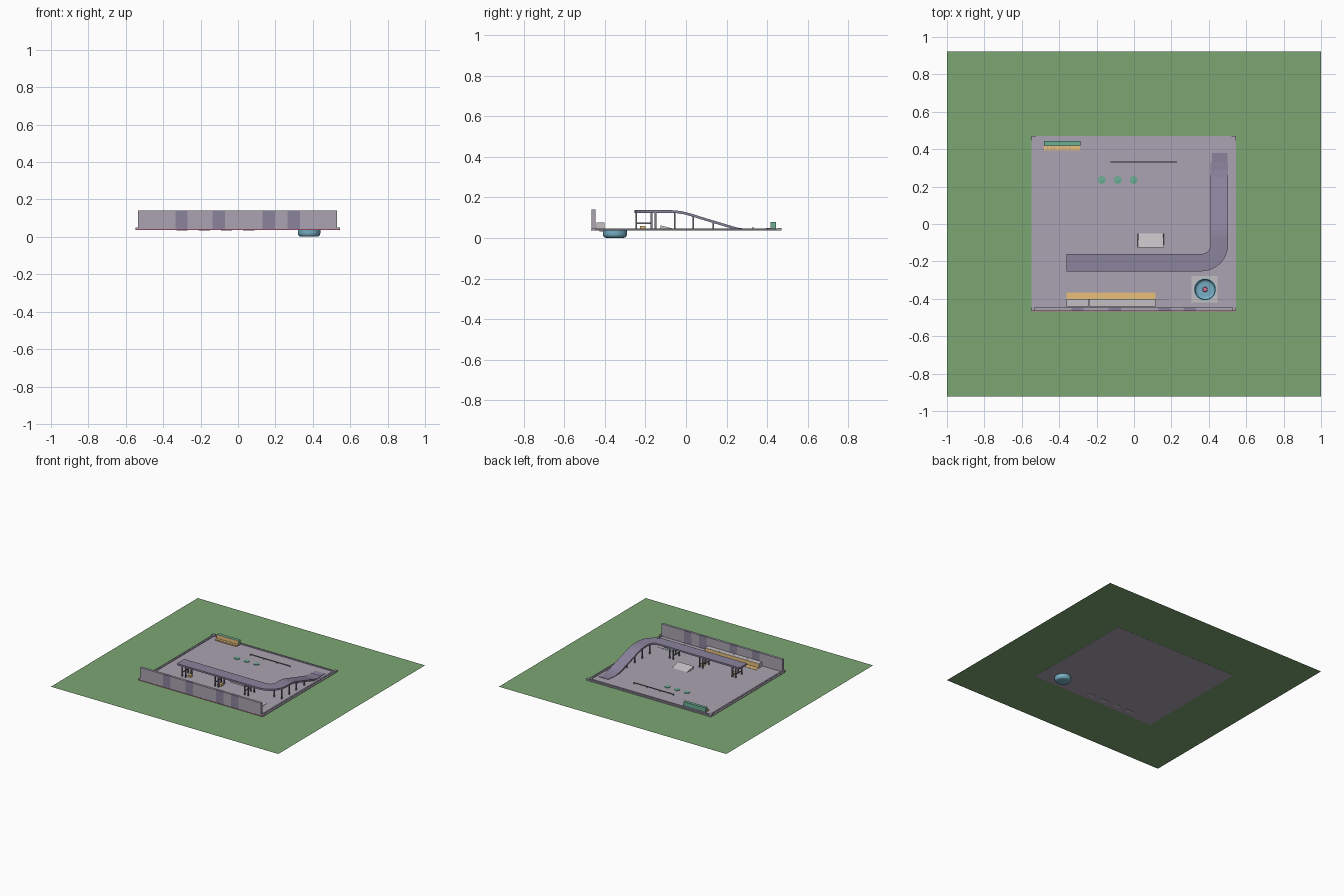
import bpy, bmesh, math

if "Cube" in bpy.data.objects:
    bpy.data.objects.remove(bpy.data.objects["Cube"])


def mat(name, r, g, b):
    m = bpy.data.materials.new(name)
    m.diffuse_color = (r, g, b, 1)
    m.use_nodes = True
    m.node_tree.nodes["Principled BSDF"].inputs["Base Color"].default_value = m.diffuse_color
    return m


CONC = mat("concrete", .40, .37, .44)
DARK = mat("dark_concrete", .26, .23, .34)
PALE = mat("pale_concrete", .55, .53, .56)
GRASS = mat("grass", .20, .38, .17)
GOLD = mat("gold", .80, .52, .20)
BLUE = mat("blue", .18, .42, .55)
RED = mat("red", .65, .15, .28)
GREEN = mat("green", .15, .42, .30)
STEEL = mat("steel", .2, .2, .24)


def make(name, verts, faces, m):
    me = bpy.data.meshes.new(name)
    me.from_pydata(verts, [], faces)
    bm = bmesh.new()
    bm.from_mesh(me)
    bmesh.ops.recalc_face_normals(bm, faces=bm.faces)
    bm.to_mesh(me)
    bm.free()
    o = bpy.data.objects.new(name, me)
    bpy.context.collection.objects.link(o)
    me.materials.append(m)
    return o


def box(name, x0, x1, y0, y1, z0, z1, m):
    v = [(x, y, z) for z in (z0, z1) for x, y in ((x0, y0), (x1, y0), (x1, y1), (x0, y1))]
    f = [(3, 2, 1, 0), (4, 5, 6, 7)] + [(i, (i + 1) % 4, (i + 1) % 4 + 4, i + 4) for i in range(4)]
    return make(name, v, f, m)


def lathe(name, prof, cx, cy, m, n=32):
    v = [(cx + r * math.cos(2 * math.pi * k / n), cy + r * math.sin(2 * math.pi * k / n), z)
         for r, z in prof for k in range(n)]
    f = [(i * n + k, i * n + (k + 1) % n, (i + 1) * n + (k + 1) % n, (i + 1) * n + k)
         for i in range(len(prof) - 1) for k in range(n)]
    return make(name, v, f, m)


G, TOP = .037, .042          # grass level, yard level
X0, X1, Y0, Y1 = -.548, .545, -.466, .47
BX, BY, BR = .38, -.35, .06  # bowl centre and radius

# grass sheet with an opening for the yard
outer = [(-1, -.922, G), (1, -.922, G), (1, .922, G), (-1, .922, G)]
inner = [(X0, Y0, G), (X1, Y0, G), (X1, Y1, G), (X0, Y1, G)]
lawn = make("lawn", outer + inner, [(i, (i + 1) % 4, (i + 1) % 4 + 4, i + 4) for i in range(4)], GRASS)
if lawn.data.polygons[0].normal.z < 0:
    lawn.data.flip_normals()


# yard slab and pale plate, both pierced by the bowl
def pierce(o):
    mod = o.modifiers.new("bowl_hole", 'BOOLEAN')
    mod.operation, mod.object, mod.solver = 'DIFFERENCE', cutter, 'EXACT'


bpy.ops.mesh.primitive_cylinder_add(vertices=32, radius=BR, depth=.3, location=(BX, BY, .05))
cutter = bpy.context.object
cutter.name = "bowl_cutter"
cutter.hide_render = True
cutter.hide_set(True)
pierce(box("yard_slab", X0, X1, Y0, Y1, G - .001, TOP, CONC))
pierce(box("bowl_plate", .308, .446, -.42, -.278, TOP - .001, TOP + .002, PALE))

# bowl sunk below the ground
prof = [(BR, TOP + .003), (BR, .022)]
prof += [(.042 + .018 * math.cos(a), .019 - .018 * math.sin(a)) for a in (.2, .5, .8, 1.1, 1.35, math.pi / 2)]
prof += [(.0005, .001)]
inside = [(max(r - .006, .0005), z + .004) for r, z in prof[:0:-1]] + [(BR - .006, TOP + .003), (BR, TOP + .003)]
bowl = lathe("bowl", prof + inside, BX, BY, BLUE)
lathe("bowl_drain", [(.0005, .010), (.012, .009), (.014, .005)], BX, BY, RED, 16)

# low kerbs, corner caps and tall front wall in panels
e = .02
box("kerb_left", X0 + .012, X0 + .012 + .012, Y0, Y1, TOP, .048, CONC)
box("kerb_right", X1 - .024, X1 - .012, Y0, Y1, TOP, .048, CONC)
box("kerb_back", X0, X1, Y1 - .024, Y1 - .012, TOP, .048, CONC)
for x in (X0, X1 - e):
    for y in (Y0, Y1 - e):
        box("corner_cap", x, x + e, y, y + e, TOP, .05, CONC)
n = 16
for i in range(n):
    w = 1.065 / n
    box("front_wall_panel", -.535 + i * w, -.535 + (i + 1) * w, -.466, -.447, TOP - .002, .14,
        DARK if i in (3, 6, 10, 12) else CONC)
box("front_wall_stripe", X0, X1, Y0 - .002, Y0, G - .001, .041, RED)

# raised ramp: straight deck, quarter turn, curved descent
path = [(-.36, -.2065, 1, 0), (0, -.2065, 1, 0)]
for i in range(13):
    a = -math.pi / 2 + i * math.pi / 24
    path.append((.36 + .0965 * math.cos(a), -.11 + .0965 * math.sin(a), -math.sin(a), math.cos(a)))
for i in range(1, 23):
    path.append((.4565, -.11 + .02 * i, 0, 1))
drop = [(-.06, .137), (-.02, .132), (.03, .119), (.08, .103), (.14, .085), (.20, .067), (.25, .052), (.29, .046), (.34, .043)]


def height(y):
    if y <= drop[0][0]:
        return drop[0][1]
    for (a, p), (b, q) in zip(drop, drop[1:]):
        if y <= b:
            return p + (q - p) * (y - a) / (b - a)
    return drop[-1][1]


v, f = [], []
for x, y, tx, ty in path:
    z = height(y)
    for s, zz in ((-1, z), (1, z), (1, max(z - .013, TOP - .002)), (-1, max(z - .013, TOP - .002))):
        v.append((x - ty * .0465 * s, y + tx * .0465 * s, zz))
for i in range(len(path) - 1):
    f += [(4 * i + k, 4 * i + (k + 1) % 4, 4 * i + 4 + (k + 1) % 4, 4 * i + 4 + k) for k in range(4)]
f += [(0, 1, 2, 3), tuple(4 * len(path) - 4 + k for k in range(4))]
make("ramp_deck", v, f, DARK)
box("ramp_landing", .416, .499, .33, .38, TOP, .045, DARK)


# ramp supports
def post(x, y, t=.004):
    box("ramp_post", x - t, x + t, y - t, y + t, TOP, height(y) - .01, STEEL)


for x in (-.32, -.03, .23):
    for dx in (0, .03):
        for y in (-.245, -.17):
            post(x + dx, y)
    box("support_brace", x - .003, x + .003, -.245, -.17, .070, .076, STEEL)
for y in (-.15, -.055, .035, .135):
    for x in (.425, .488):
        post(x, y)
for x in (-.27, 0):
    box("gold_crate", x - .012, x + .012, -.226, -.2, TOP, .058, GOLD)

# kicker wedge
make("kicker", [(.02, -.125, TOP), (.16, -.125, TOP), (.16, -.05, TOP), (.02, -.05, TOP),
                (.02, -.125, .062), (.16, -.125, .062), (.155, -.055, .044), (.025, -.055, .044)],
     [(3, 2, 1, 0), (4, 5, 6, 7), (0, 1, 5, 4), (1, 2, 6, 5), (2, 3, 7, 6), (3, 0, 4, 7)], PALE)

# long front ledge in four blocks with gold face and apron
for i in range(4):
    x = -.36 + i * .119
    box("ledge_block", x, x + .118, -.442, -.404, TOP, .077, PALE)
    box("ledge_footing", x + .03, x + .09, -.425, -.40, .033, TOP, PALE)
box("ledge_face", -.36, .115, -.404, -.401, TOP, .076, GOLD)
box("ledge_apron", -.36, .115, -.401, -.365, TOP, .044, GOLD)
box("ledge_rail", .115, .19, -.404, -.400, TOP, .047, STEEL)

# back bench with slats
box("back_bench", -.48, -.287, .42, .443, TOP, .08, GREEN)
box("back_bench_face", -.48, -.287, .417, .42, TOP, .079, GOLD)
for i in range(10):
    x = -.48 + i * .0193
    box("bench_slat", x, x + .0175, .394, .418, TOP, .05, GOLD)

# three round planters and a low grind rail
for x in (-.172, -.087, -.002):
    lathe("planter", [(.021, TOP), (.021, .046), (.016, .046), (.0005, .0475)], x, .235, GREEN, 12)
box("grind_rail", -.125, .23, .328, .333, .049, .053, STEEL)
for i in range(4):
    x = -.12 + i * .115
    box("rail_foot", x - .003, x + .003, .328, .333, TOP, .05, STEEL)

bpy.ops.object.select_all(action='DESELECT')
bowl.select_set(True)
bpy.context.view_layer.objects.active = bowl
bpy.ops.object.shade_smooth_by_angle()
